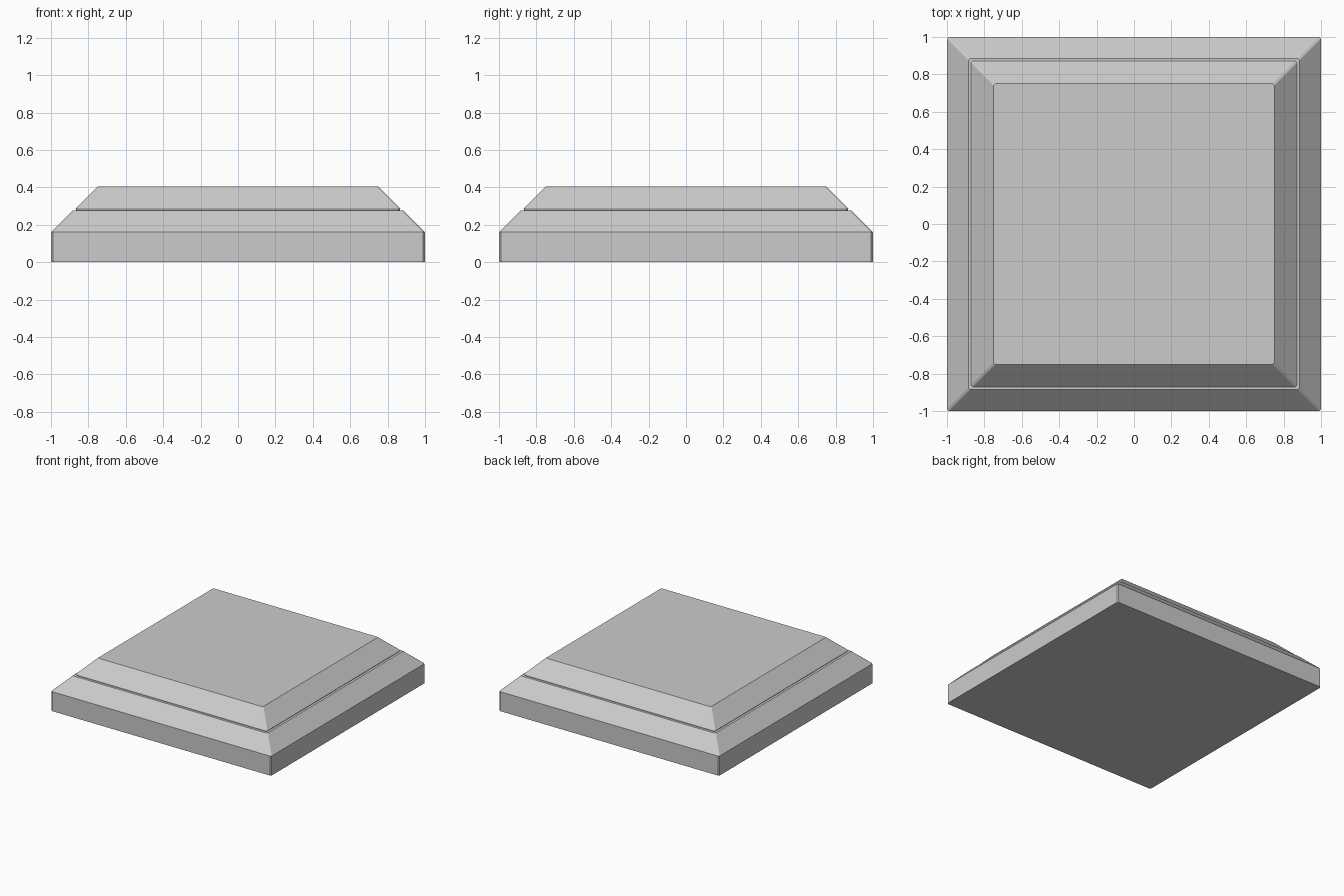
import bpy, bmesh

if "Cube" in bpy.data.objects:
    bpy.data.objects.remove(bpy.data.objects["Cube"])

# Square section profile: (half width, height, corner chamfer)
PROFILE = [
    (1.0, 0.0, 0.01),      # foot
    (1.0, 0.16, 0.01),     # top of vertical side
    (0.885, 0.275, 0.01),  # top of lower slope
    (0.865, 0.275, 0.01),  # groove floor, lower edge
    (0.865, 0.283, 0.01),  # groove floor, upper edge
    (0.872, 0.283, 0.01),  # foot of upper slope
    (0.75, 0.405, 0.01),   # top face
]


def ring(bm, h, z, c):
    """Square loop with chamfered corners, counter-clockwise."""
    pts = [(h, c - h), (h, h - c), (h - c, h), (c - h, h),
           (-h, h - c), (-h, c - h), (c - h, -h), (h - c, -h)]
    return [bm.verts.new((x, y, z)) for x, y in pts]


# Stepped plinth with bevelled tiers and a shadow groove
bm = bmesh.new()
loops = [ring(bm, *p) for p in PROFILE]
for low, high in zip(loops, loops[1:]):
    for i in range(8):
        j = (i + 1) % 8
        bm.faces.new((low[i], low[j], high[j], high[i]))
bm.faces.new(loops[0][::-1])
bm.faces.new(loops[-1])
bmesh.ops.recalc_face_normals(bm, faces=bm.faces)

mesh = bpy.data.meshes.new("stepped_plinth")
bm.to_mesh(mesh)
bm.free()
plinth = bpy.data.objects.new("stepped_plinth", mesh)
bpy.context.collection.objects.link(plinth)
